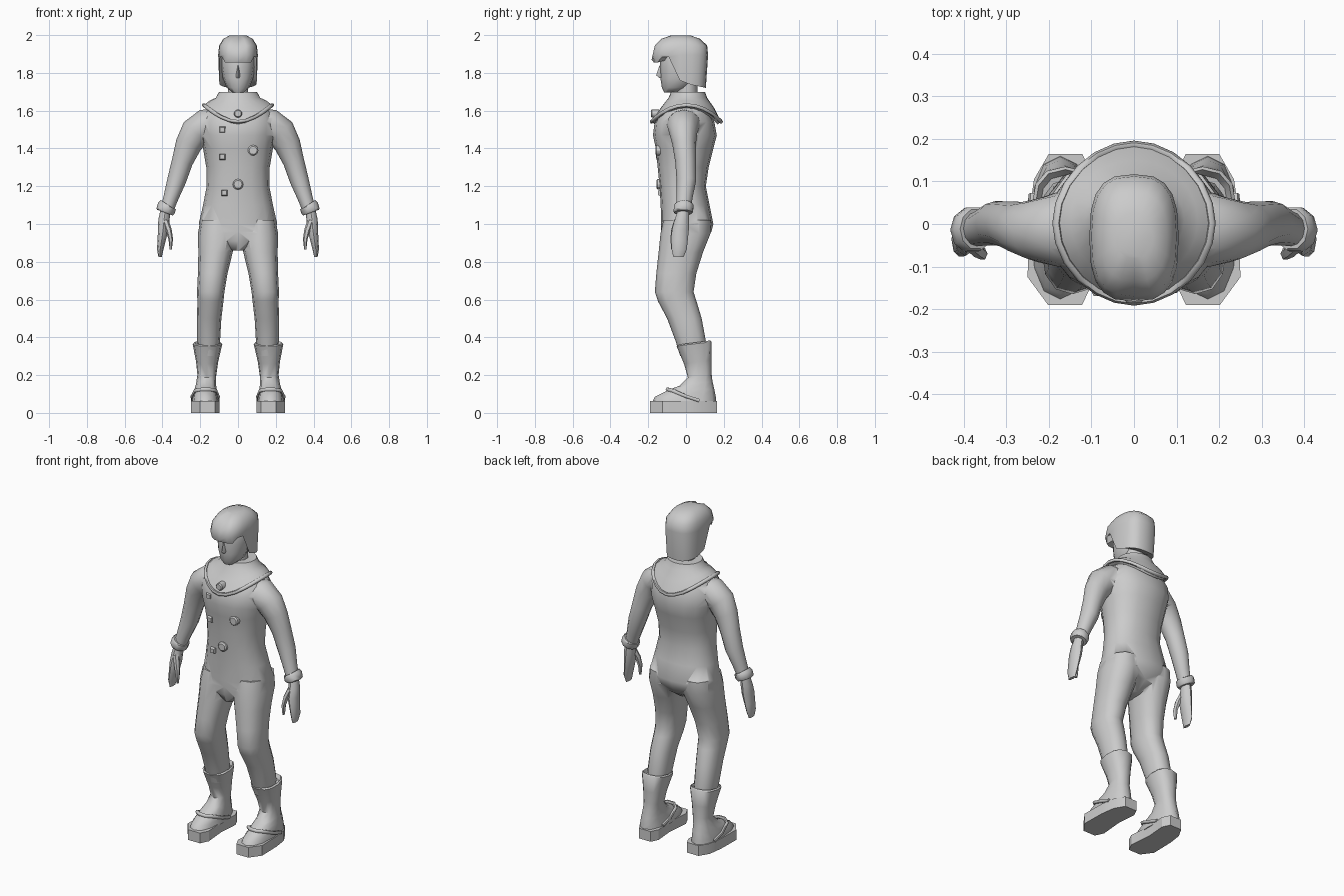
import bpy, bmesh, math
from mathutils import Vector

if "Cube" in bpy.data.objects:
    bpy.data.objects.remove(bpy.data.objects["Cube"])

grey = bpy.data.materials.new("plain grey")
grey.diffuse_color = (0.6, 0.6, 0.6, 1)
grey.use_nodes = True
grey.node_tree.nodes["Principled BSDF"].inputs["Base Color"].default_value = grey.diffuse_color
TAU = math.tau


def sp(v, p):
    return math.copysign(abs(v) ** (2 / p), v)


def box_ring(x0, x1, y0, y1, z, n=14, p=2.3, dz=None):
    """Rounded level ring filling a rectangle; dz shifts height by angle."""
    pts = []
    for i in range(n):
        a = TAU * i / n + TAU / 4
        c, s = sp(math.cos(a), p), sp(math.sin(a), p)
        pts.append(Vector(((x0 + x1) / 2 + c * (x1 - x0) / 2,
                           (y0 + y1) / 2 + s * (y1 - y0) / 2,
                           z + (dz(math.cos(a), math.sin(a)) if dz else 0))))
    return pts


def limb_rings(rows, n=10):
    """Rings square to a path; each row is x, y, z, half width, half depth."""
    out = []
    for i, (x, y, z, w, d) in enumerate(rows):
        a, b = rows[max(i - 1, 0)], rows[min(i + 1, len(rows) - 1)]
        t = Vector((b[0] - a[0], 0, b[2] - a[2])).normalized()
        u = Vector((-t.z, 0, t.x))
        out.append([Vector((x, y, z)) + u * w * math.cos(TAU * k / n)
                    + Vector((0, d, 0)) * math.sin(TAU * k / n) for k in range(n)])
    return out


def loft(name, rings, both=False, angle=50, closed=False):
    bm = bmesh.new()
    for side in ((1, -1) if both else (1,)):
        vs = [[bm.verts.new((p.x * side, p.y, p.z)) for p in r] for r in rings]
        n = len(vs[0])
        pairs = list(zip(vs, vs[1:])) + ([(vs[-1], vs[0])] if closed else [])
        for a, b in pairs:
            for k in range(n):
                bm.faces.new((a[k], a[(k + 1) % n], b[(k + 1) % n], b[k]))
        if not closed:
            bm.faces.new(vs[0])
            bm.faces.new(vs[-1])
    bmesh.ops.recalc_face_normals(bm, faces=bm.faces)
    me = bpy.data.meshes.new(name)
    bm.to_mesh(me)
    bm.free()
    me.materials.append(grey)
    ob = bpy.data.objects.new(name, me)
    bpy.context.collection.objects.link(ob)
    smooth(ob, angle)
    return ob


def smooth(ob, angle):
    bpy.ops.object.select_all(action='DESELECT')
    ob.select_set(True)
    bpy.context.view_layer.objects.active = ob
    bpy.ops.object.shade_smooth_by_angle(angle=math.radians(angle))


def merge(body, part):
    m = body.modifiers.new("union", 'BOOLEAN')
    m.operation, m.solver, m.object = 'UNION', 'EXACT', part
    bpy.context.view_layer.objects.active = body
    bpy.ops.object.modifier_apply(modifier=m.name)
    bpy.data.objects.remove(part)


# Suit: torso, legs and arms fused into one skin
suit = loft("suit", [box_ring(-w, w, f, b, z, 16) for w, f, b, z in (
    (.03, -.11, .03, .86), (.13, -.13, .10, .91), (.19, -.133, .135, .96),
    (.208, -.132, .145, 1.0), (.185, -.134, .125, 1.1), (.166, -.14, .105, 1.2),
    (.168, -.15, .12, 1.3), (.185, -.16, .145, 1.4), (.20, -.175, .163, 1.47),
    (.205, -.166, .15, 1.54), (.18, -.14, .13, 1.59), (.12, -.08, .10, 1.65))])
legs = loft("legs", [box_ring(*r, 12) for r in (
    (.105, .205, -.03, .105, .30), (.095, .217, -.055, .105, .38),
    (.088, .217, -.10, .083, .50), (.077, .215, -.148, .056, .59),
    (.072, .217, -.165, .04, .64), (.055, .212, -.157, .055, .74),
    (.028, .21, -.145, .09, .85), (.006, .212, -.135, .13, .95),
    (.02, .20, -.12, .13, 1.02))], True)
arms = loft("arms", limb_rings((
    (.10, -.01, 1.535, .075, .09), (.17, -.012, 1.525, .085, .09),
    (.225, -.015, 1.485, .082, .075), (.262, -.01, 1.42, .07, .062),
    (.295, -.002, 1.33, .056, .055), (.325, .002, 1.23, .05, .052),
    (.355, -.008, 1.14, .04, .043), (.38, -.015, 1.065, .034, .038)), 12), True)
merge(suit, legs)
merge(suit, arms)
smooth(suit, 80)

# Cuffs and hands
cuff_axis = ((.372, -.012, 1.102), (.376, -.012, 1.096), (.384, -.014, 1.068), (.387, -.014, 1.06))
loft("cuffs", limb_rings([(*c, w, w + .004) for c, w in zip(cuff_axis, (.044, .05, .05, .044))], 10), True, 40)
loft("hands", limb_rings((
    (.385, -.015, 1.07, .026, .03), (.392, -.022, 1.02, .03, .038),
    (.396, -.03, .97, .028, .045), (.405, -.034, .91, .021, .043),
    (.412, -.036, .865, .017, .04), (.412, -.04, .825, .009, .027)), 8), True)
loft("thumbs", limb_rings((
    (.385, -.045, 1.02, .016, .02), (.367, -.062, .97, .016, .018),
    (.356, -.07, .92, .012, .015), (.356, -.07, .865, .006, .009)), 6), True)

# Boots, with a slanted flared top
slope = lambda c, s: .012 * s
loft("boots", [box_ring(*r, 12, 2.4, slope if r[4] > .15 else None) for r in (
    (.103, .243, -.18, .16, .055), (.108, .238, -.165, .158, .085),
    (.113, .23, -.085, .15, .125), (.117, .222, -.035, .14, .155),
    (.115, .215, .01, .135, .20), (.105, .222, -.01, .135, .27),
    (.083, .24, -.05, .135, .365), (.09, .232, -.043, .128, .372),
    (.10, .22, -.03, .115, .35))], True)

# Soles cut as angular blocks
outline = ((.098, -.14), (.122, -.19), (.202, -.19), (.25, -.125), (.247, .02),
           (.235, .105), (.20, .165), (.122, .165), (.10, .12), (.11, .0))
loft("soles", [[Vector((x, y, z)) for x, y in outline] for z in (0, .062)], True, 30)


def rope(name, path, r, both=False, closed=True, n=6):
    rings = []
    for i, p in enumerate(path):
        a = path[i - 1] if closed or i else p
        b = path[(i + 1) % len(path)] if closed or i < len(path) - 1 else p
        t = (b - a).normalized()
        u = t.cross(Vector((0, 0, 1))).normalized()
        v = u.cross(t)
        rings.append([p + u * r * math.cos(TAU * k / n) + v * r * math.sin(TAU * k / n) for k in range(n)])
    return loft(name, rings, both, 60, closed)


# Straps across each instep
rope("shoe_straps", [Vector(p) for p in (
    (.108, .07, .065), (.106, .0, .088), (.118, -.07, .118), (.15, -.098, .125),
    (.192, -.098, .125), (.226, -.07, .118), (.242, .0, .088), (.238, .07, .065))],
    .01, True, False)

# Wide collar with a standing band and rolled hem
drop = lambda c, s: -.088 * abs(s) ** 2.2
half = lambda c, s: drop(c, s) * .45
hem = box_ring(-.182, .182, -.182, .186, 1.63, 24, 1.9, drop)
loft("collar", [
    box_ring(-.10, .10, -.08, .10, 1.70, 24, 2), box_ring(-.118, .118, -.092, .112, 1.668, 24, 2),
    box_ring(-.15, .15, -.135, .15, 1.653, 24, 2, half), hem,
    box_ring(-.165, .165, -.165, .168, 1.615, 24, 1.9, drop),
    box_ring(-.09, .09, -.07, .09, 1.62, 24, 2)])
rope("collar_hem", hem, .01)

# Neck, head and nose
loft("neck", [box_ring(-.055, .055, -.05, .06, z, 10, 2) for z in (1.66, 1.78)])
loft("head", [box_ring(-w, w, f, b, z, 12, 2.2) for w, f, b, z in (
    (.03, -.115, -.05, 1.697), (.06, -.128, .02, 1.722), (.08, -.135, .06, 1.77),
    (.09, -.138, .085, 1.83), (.092, -.135, .09, 1.89), (.07, -.11, .07, 1.95))])
loft("nose", [[Vector(p) for p in r] for r in (
    ((-.006, -.13, 1.84), (.006, -.13, 1.84), (0, -.14, 1.84)),
    ((-.014, -.128, 1.782), (.014, -.128, 1.782), (0, -.158, 1.787)),
    ((-.010, -.128, 1.772), (.010, -.128, 1.772), (0, -.142, 1.774)))])


# Hair: cap with a parted fringe, sideburns and long nape
def brim(c, s):
    if s > .25:
        return 1.72 + .025 * (1 - s)
    if s > -.3:
        return 1.76
    return 1.855 + (.03 if s > -.8 else 0)


def part(c, s):
    return -.025 if s < -.9 and abs(c) < .1 else 0


N = 20
brim_ring = box_ring(-.10, .10, -.17, .105, 0, N, 2.8, brim)
inner_ring = box_ring(-.08, .08, -.12, .07, 0, N, 2.6, lambda c, s: brim(c, s) + .012)
loft("hair", [
    inner_ring, brim_ring,
    box_ring(-.105, .105, -.182, .117, 1.895, N, 2.8, part),
    box_ring(-.10, .10, -.17, .112, 1.945, N, 2.7, part),
    box_ring(-.078, .078, -.135, .075, 1.98, N, 2.5, part),
    box_ring(-.045, .045, -.08, .025, 1.998, N, 2.3)], angle=45)


# Round buttons and small square fasteners on the chest
def plate(name, x, y, z, r, n, depth=.014):
    a0 = TAU / 8 if n == 4 else 0
    loft(name, [[Vector((x + q * math.cos(a0 + TAU * k / n), yy, z + q * math.sin(a0 + TAU * k / n)))
                 for k in range(n)] for yy, q in ((y + .03, r), (y - depth * .5, r), (y - depth, r * .75))], angle=30)


for i, (x, y, z, r) in enumerate(((0, -.172, 1.585, .022), (.08, -.148, 1.39, .028), (0, -.143, 1.21, .028))):
    plate(f"button_{i + 1}", x, y, z, r, 12)
for i, (x, y, z) in enumerate(((-.083, -.155, 1.50), (-.083, -.145, 1.355), (-.072, -.133, 1.165))):
    plate(f"fastener_{i + 1}", x, y, z, .022, 4)
